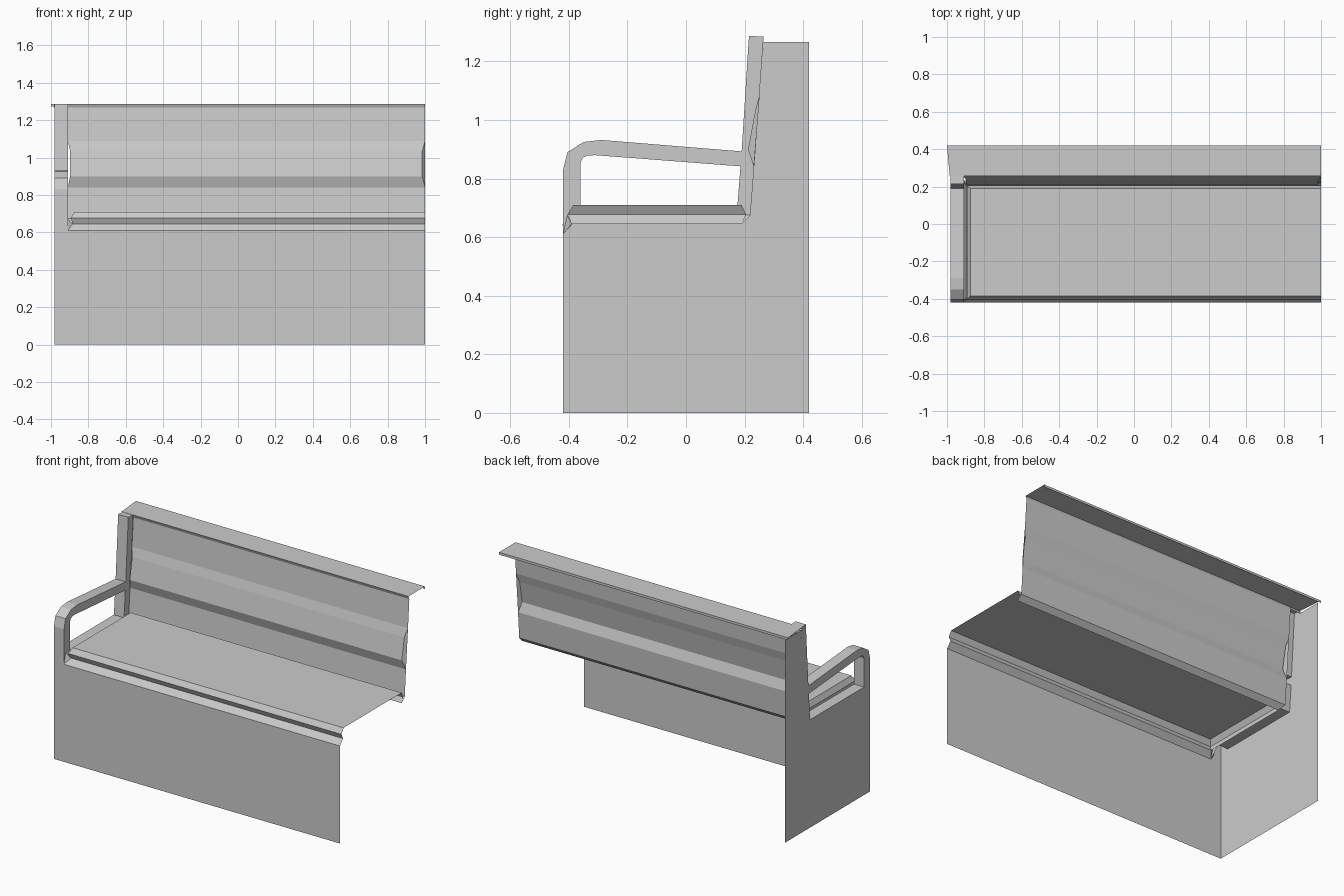
import bpy, bmesh

if "Cube" in bpy.data.objects:
    bpy.data.objects.remove(bpy.data.objects["Cube"])

XO, XI, XR = -0.98, -0.91, 1.0   # outer side, inner side, open right end


def make(name, faces):
    """Mesh object from faces given as coordinate lists, welded together."""
    bm = bmesh.new()
    for f in faces:
        bm.faces.new([bm.verts.new(p) for p in f])
    bmesh.ops.remove_doubles(bm, verts=bm.verts, dist=0.0005)
    bmesh.ops.recalc_face_normals(bm, faces=bm.faces)
    me = bpy.data.meshes.new(name)
    bm.to_mesh(me)
    bm.free()
    ob = bpy.data.objects.new(name, me)
    bpy.context.collection.objects.link(ob)
    return ob


def strip(a, b):
    """Quads between two point rows."""
    return [[a[i], a[i + 1], b[i + 1], b[i]] for i in range(len(a) - 1)]


def at(x, pts):
    return [(x, y, z) for y, z in pts]


def band(pts, x0=XO, x1=XI):
    """A (y, z) path swept along x."""
    return strip(at(x0, pts), at(x1, pts))


# Front panel
make("front_panel", band([(-0.42, 0), (-0.42, 0.61)], XO, XR))

# Arm loop and back post profiles
outer = [(-0.42, 0.61), (-0.42, 0.83), (-0.405, 0.89), (-0.35, 0.925), (-0.29, 0.932), (0.19, 0.893)]
inner = [(-0.36, 0.675), (-0.36, 0.855), (-0.352, 0.872), (-0.335, 0.879), (-0.31, 0.88), (0.186, 0.842)]
post_front = [(0.173, 0.675), (0.186, 0.842), (0.19, 0.893), (0.215, 1.287)]
post_back = [(0.22, 0.675), (0.233, 0.842), (0.237, 0.893), (0.265, 1.285)]

make("armrest", strip(at(XO, outer), at(XO, inner)) + strip(at(XI, outer), at(XI, inner))
     + band(outer) + band(inner))
make("arm_base", band([inner[0], post_front[0]]))
make("back_post", strip(at(XO, post_front), at(XO, post_back))
     + strip(at(XI, post_front), at(XI, post_back))
     + band(post_front[:2]) + band(post_front[2:]) + band([post_front[-1], post_back[-1]]))

# Side panel below the arm and behind the post
make("side_panel", [at(XO, [(-0.42, 0), (0.22, 0), (0.22, 0.675), (-0.36, 0.675), (-0.42, 0.61)]),
                    at(XO, [(0.22, 0), (0.42, 0), (0.42, 1.267), (0.264, 1.267), (0.22, 0.675)])])

# Seat cushion: top and two bevels around three sides
def ring(xl, yf, yb, z):
    return [(XR, yf, z), (xl, yf, z), (xl, yb, z), (XR, yb, z)]

top = ring(-0.875, -0.385, 0.19, 0.71)
mid = ring(-0.893, -0.405, 0.205, 0.677)
low = ring(-0.885, -0.39, 0.19, 0.645)
make("seat", [top] + strip(top, mid) + strip(mid, low))

# Sloping rail that carries the seat, with its corner piece
f0, f1 = (XR, -0.42, 0.61), (XI, -0.42, 0.61)
s0, s1 = (XI, -0.405, 0.675), (XI, 0.22, 0.675)
make("seat_rail", [[low[0], low[1], f1, f0], [low[1], low[2], s1, s0],
                   [low[2], low[3], (XR, 0.22, 0.675), s1],
                   [f1, low[1], s0, (-0.938, -0.421, 0.645)]])

# Backrest with forward lumbar bulge: rows of (y, z, left x, right x)
rows = [(0.265, 1.267, XI, XR), (0.252, 1.09, XI, XR), (0.237, 1.035, -0.898, 0.985),
        (0.212, 0.9, -0.898, 0.985), (0.232, 0.84, XI, XR), (0.22, 0.675, XI, XR)]
left = [(l, y, z) for y, z, l, r in rows]
right = [(r, y, z) for y, z, l, r in rows]
make("backrest", strip(left, right) + [right[1:5]])

# Top ledge with a thin front and back lip
ledge = [(0.265, 1.267), (0.257, 1.287), (0.42, 1.287), (0.42, 1.272)]
make("top_ledge", strip([(-1.0 if y > 0.4 else -0.985, y, z) for y, z in ledge], at(XR, ledge)))
